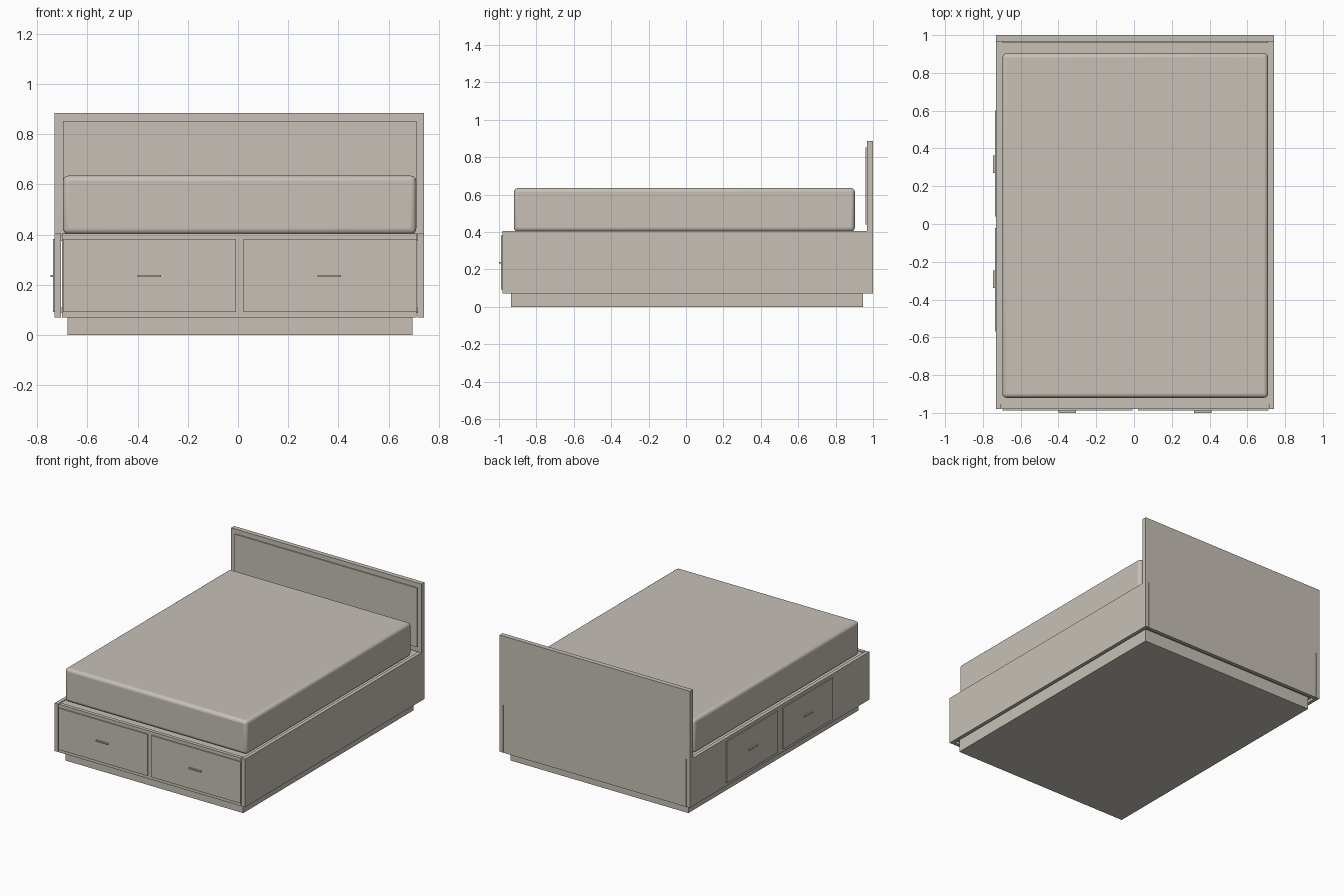
import bpy
import bmesh
from mathutils import Vector

cube = bpy.data.objects.get("Cube")
if cube:
    bpy.data.objects.remove(cube, do_unlink=True)

# One warm grey for the whole bed
COLOUR = (0.57, 0.53, 0.47, 1)
grey = bpy.data.materials.new("warm_grey")
grey.use_nodes = True
grey.diffuse_color = COLOUR
bsdf = grey.node_tree.nodes["Principled BSDF"]
bsdf.inputs["Base Color"].default_value = COLOUR
bsdf.inputs["Roughness"].default_value = 0.7


def box(name, x, y, z, bevel=0, segments=1):
    """Box spanning the given (low, high) ranges, with optional rounded edges."""
    low, high = map(Vector, zip(x, y, z))
    bm = bmesh.new()
    bmesh.ops.create_cube(bm, size=1)
    bmesh.ops.scale(bm, vec=high - low, verts=bm.verts)
    bmesh.ops.translate(bm, vec=(low + high) / 2, verts=bm.verts)
    mesh = bpy.data.meshes.new(name)
    bm.to_mesh(mesh)
    bm.free()
    mesh.materials.append(grey)
    obj = bpy.data.objects.new(name, mesh)
    bpy.context.collection.objects.link(obj)
    if bevel:
        mod = obj.modifiers.new("rounding", 'BEVEL')
        mod.width = bevel
        mod.segments = segments
    return obj


# Overall extents and board thickness
LEFT, RIGHT = 0.74, -0.73
FRONT, BACK = -0.98, 1.0
BASE, RIM = 0.07, 0.405
BOARD = 0.025
GAP = 0.004
inner_x = (RIGHT + BOARD + GAP, LEFT - BOARD - GAP)
inner_y = (FRONT + BOARD, BACK - BOARD)

# Recessed plinth and hollow carcass
box("plinth", (-0.68, 0.695), (-0.935, 0.945), (0, 0.09))
box("right_side_panel", (RIGHT, RIGHT + BOARD), (FRONT, BACK), (BASE, RIM))
box("left_side_panel", (LEFT - BOARD, LEFT), (FRONT, BACK), (BASE, RIM))
box("front_panel", inner_x, (FRONT, FRONT + BOARD), (BASE, RIM))
box("back_panel", inner_x, (BACK - BOARD, BACK), (BASE, RIM))
slab_x = (RIGHT + BOARD, LEFT - BOARD)
box("bottom_panel", slab_x, inner_y, (0.088, 0.11))
box("mattress_deck", slab_x, inner_y, (0.375, 0.4))

# Drawer fronts and bar pulls
DRAWER_Z = (0.092, 0.382)
PULL_Z = (0.232, 0.24)
for i, (x, pull) in enumerate([((-0.697, -0.008), (-0.4, -0.307)),
                               ((0.021, 0.712), (0.317, 0.41))], 1):
    box(f"front_drawer_{i}", x, (FRONT - 0.008, FRONT), DRAWER_Z)
    box(f"front_pull_{i}", pull, (-1.0, FRONT - 0.008), PULL_Z)
for i, (y, pull) in enumerate([((-0.57, -0.02), (-0.34, -0.247)),
                               ((0.04, 0.6), (0.27, 0.363))], 1):
    box(f"side_drawer_{i}", (RIGHT - 0.007, RIGHT), y, DRAWER_Z)
    box(f"side_pull_{i}", (-0.747, RIGHT - 0.007), pull, PULL_Z)

# Headboard with a raised panel
box("headboard", (RIGHT, LEFT), (0.967, BACK), (RIM, 0.885))
box("headboard_panel", (-0.697, 0.71), (0.959, 0.967), (0.44, 0.852))

# Rounded mattress
mattress = box("mattress", (-0.697, 0.71), (-0.92, 0.903), (0.402, 0.635), 0.022, 4)
bpy.ops.object.select_all(action='DESELECT')
mattress.select_set(True)
bpy.context.view_layer.objects.active = mattress
bpy.ops.object.shade_smooth_by_angle()
